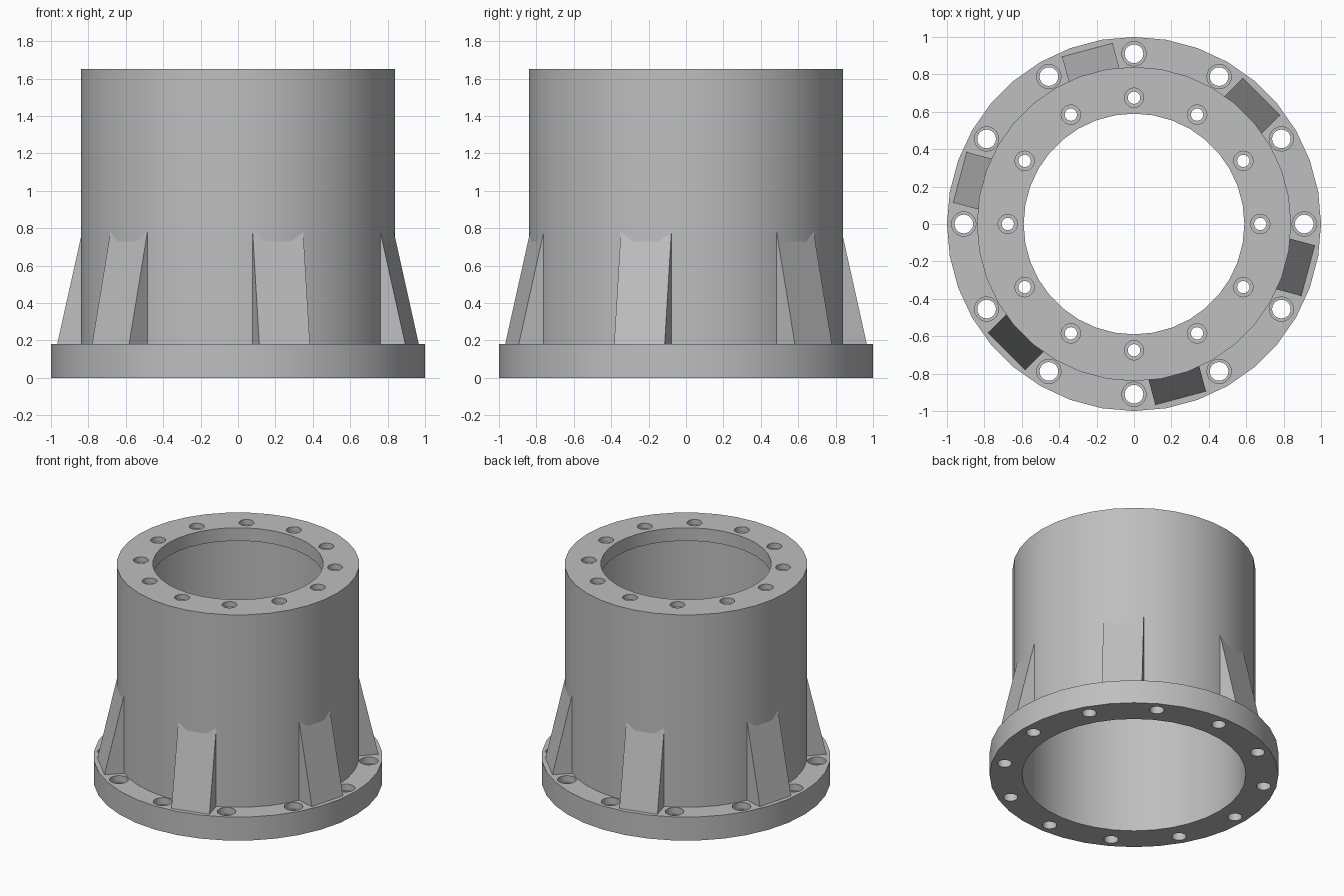
import bpy, bmesh, math
from mathutils import Matrix, Vector

if "Cube" in bpy.data.objects:
    bpy.data.objects.remove(bpy.data.objects["Cube"])

grey = bpy.data.materials.new("light_grey_metal")
grey.diffuse_color = (0.52, 0.52, 0.52, 1)
grey.use_nodes = True
grey.node_tree.nodes["Principled BSDF"].inputs["Base Color"].default_value = grey.diffuse_color


def ring_sweep(bm, profile, sides, centre=(0, 0), closed=False):
    """Turn an (r, z) profile about a vertical axis; an open profile gets end caps."""
    cx, cy = centre
    rings = []
    for r, z in profile:
        rings.append([bm.verts.new((cx + r * math.cos(2 * math.pi * i / sides),
                                    cy + r * math.sin(2 * math.pi * i / sides), z))
                      for i in range(sides)])
    pairs = list(zip(rings, rings[1:]))
    if closed:
        pairs.append((rings[-1], rings[0]))
    for a, b in pairs:
        for i in range(sides):
            j = (i + 1) % sides
            bm.faces.new((a[i], a[j], b[j], b[i]))
    if not closed:
        bm.faces.new(rings[0][::-1])
        bm.faces.new(rings[-1])


def make_object(name, bm):
    bmesh.ops.recalc_face_normals(bm, faces=bm.faces[:])
    me = bpy.data.meshes.new(name)
    bm.to_mesh(me)
    bm.free()
    me.materials.append(grey)
    ob = bpy.data.objects.new(name, me)
    bpy.context.collection.objects.link(ob)
    return ob


# Housing: base flange, tube wall and inward top lip in one turned profile
bm = bmesh.new()
ring_sweep(bm, [(0.775, 0), (1, 0), (1, 0.18), (0.84, 0.18), (0.84, 1.65),
                (0.59, 1.65), (0.59, 1.55), (0.775, 1.55)], 36, closed=True)
housing = make_object("flanged_housing", bm)

# Cutter: twelve stepped bolt holes in the flange and twelve in the top lip
bm = bmesh.new()
for k in range(12):
    a = k * math.pi / 6
    c, s = math.cos(a), math.sin(a)
    ring_sweep(bm, [(0.05, -0.05), (0.05, 0.13), (0.065, 0.13), (0.065, 0.25)],
               20, (0.91 * c, 0.91 * s))
    ring_sweep(bm, [(0.033, 1.5), (0.033, 1.61), (0.052, 1.61), (0.052, 1.7)],
               20, (0.675 * c, 0.675 * s))
cutter = make_object("bolt_hole_cutter", bm)
cutter.hide_render = True

mod = housing.modifiers.new("bolt_holes", 'BOOLEAN')
mod.operation = 'DIFFERENCE'
mod.solver = 'EXACT'
mod.object = cutter
bpy.context.view_layer.update()
cut_mesh = bpy.data.meshes.new_from_object(
    housing.evaluated_get(bpy.context.evaluated_depsgraph_get()))
housing.modifiers.clear()
housing.data = cut_mesh
bpy.data.objects.remove(cutter)

bpy.context.view_layer.objects.active = housing
housing.select_set(True)
bpy.ops.object.shade_smooth_by_angle(angle=math.radians(30))
housing.select_set(False)

# Six tapered ribs between flange and tube
for k in range(6):
    bm = bmesh.new()
    turn = Matrix.Rotation(math.radians(45 + 60 * k), 3, 'Z')
    ends = [[bm.verts.new(turn @ Vector((r, t, z)))
             for r, z in ((0.8, 0.17), (0.9655, 0.17), (0.8, 0.89))]
            for t in (-0.14, 0.14)]
    bm.faces.new(ends[0])
    bm.faces.new(ends[1][::-1])
    for i in range(3):
        j = (i + 1) % 3
        bm.faces.new((ends[0][i], ends[0][j], ends[1][j], ends[1][i]))
    make_object(f"support_rib_{k + 1}", bm)
